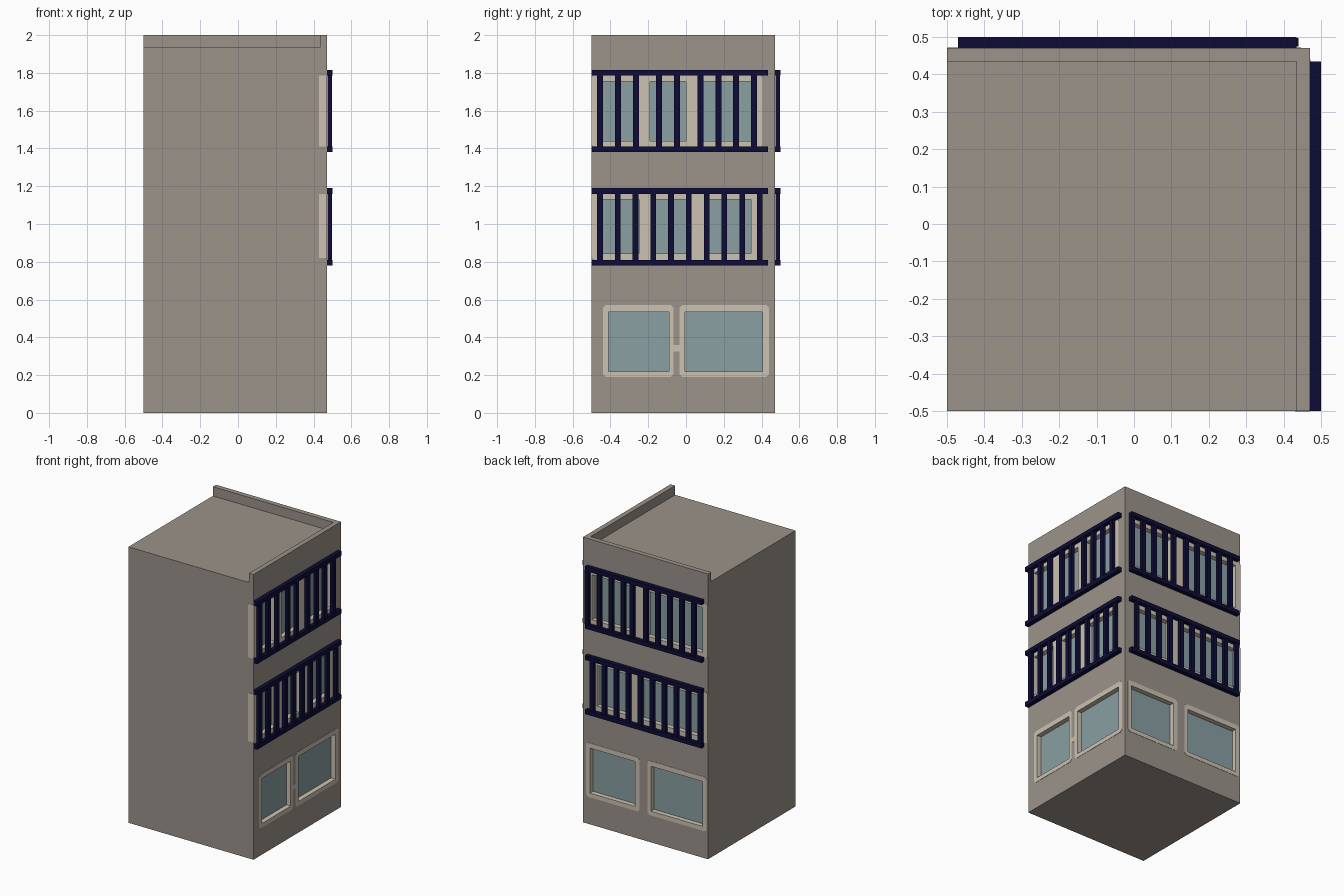
import bpy, bmesh

if "Cube" in bpy.data.objects:
    bpy.data.objects.remove(bpy.data.objects["Cube"])


def material(name, rgb):
    m = bpy.data.materials.new(name)
    m.diffuse_color = (*rgb, 1)
    m.use_nodes = True
    m.node_tree.nodes["Principled BSDF"].inputs["Base Color"].default_value = m.diffuse_color
    return m


WALL = material("taupe_wall", (0.328, 0.292, 0.254))
TRIM = material("beige_trim", (0.610, 0.540, 0.452))
GLASS = material("blue_grey_glass", (0.252, 0.348, 0.357))
RAIL = material("navy_rail", (0.004, 0.0035, 0.037))

F, DEEP, SKIN = 0.47, 0.035, 0.002   # wall plane, window recess, trim thickness


def add_box(bm, lo, hi, mat=0):
    v = [bm.verts.new((x, y, z)) for x in (lo[0], hi[0])
         for y in (lo[1], hi[1]) for z in (lo[2], hi[2])]
    for q in ((0, 1, 3, 2), (4, 6, 7, 5), (0, 4, 5, 1),
              (2, 3, 7, 6), (0, 2, 6, 4), (1, 5, 7, 3)):
        bm.faces.new([v[i] for i in q]).material_index = mat


def finish(bm, name, mats):
    bmesh.ops.recalc_face_normals(bm, faces=bm.faces)
    me = bpy.data.meshes.new(name)
    bm.to_mesh(me)
    bm.free()
    for m in mats:
        me.materials.append(m)
    ob = bpy.data.objects.new(name, me)
    bpy.context.collection.objects.link(ob)
    return ob


def on_wall(side, u, d, z):
    """Wall coordinates (along, outward, up) to world."""
    return (d, u, z) if side == "right" else (u, d, z)


def wall_box(bm, side, u0, u1, d0, d1, z0, z1, mat=0):
    add_box(bm, on_wall(side, u0, d0, z0), on_wall(side, u1, d1, z1), mat)


def plate(bm, side, u0, u1, z0, z1, c=0.015):
    """Thin trim plate with clipped corners."""
    pts = [(u0 + c, z0), (u1 - c, z0), (u1, z0 + c), (u1, z1 - c),
           (u1 - c, z1), (u0 + c, z1), (u0, z1 - c), (u0, z0 + c)]
    f = bm.faces.new([bm.verts.new(on_wall(side, u, F - 0.001, z)) for u, z in pts])
    f.material_index = 1
    out = bmesh.ops.extrude_face_region(bm, geom=[f])["geom"]
    vec = on_wall(side, 0, SKIN + 0.001, 0)
    bmesh.ops.translate(bm, vec=vec,
                        verts=[g for g in out if isinstance(g, bmesh.types.BMVert)])
    for face in bm.faces:
        face.material_index = 1


# glass openings: (side, z0, z1, spans along the wall)
OPENINGS = [
    ("right", 0.22, 0.535, [(-0.41, -0.09), (-0.005, 0.405)]),
    ("right", 0.845, 1.13, [(-0.44, -0.25), (-0.16, 0.0), (0.10, 0.345)]),
    ("right", 1.44, 1.755, [(-0.44, -0.26), (-0.19, 0.0), (0.08, 0.36)]),
    ("back", 0.22, 0.535, [(-0.46, -0.06), (0.065, 0.415)]),
    ("back", 0.845, 1.13, [(-0.46, 0.02), (0.10, 0.36)]),
    ("back", 1.44, 1.755, [(-0.46, -0.03), (0.08, 0.40)]),
]
# trim areas: (side, u0, u1, z0, z1)
TRIMS = [
    ("right", -0.44, -0.065, 0.19, 0.57), ("right", -0.035, 0.44, 0.19, 0.57),
    ("right", -0.499, 0.405, 0.81, 1.17), ("right", -0.499, 0.405, 1.405, 1.79),
    ("back", -0.49, -0.03, 0.19, 0.57), ("back", 0.03, 0.447, 0.19, 0.57),
    ("back", -0.499, 0.40, 0.81, 1.17), ("back", -0.499, 0.435, 1.405, 1.79),
]

# cutter: sunken roof and window recesses
bm = bmesh.new()
add_box(bm, (-0.7, -0.7, 1.935), (0.435, 0.435, 2.2))
for side, z0, z1, spans in OPENINGS:
    for u0, u1 in spans:
        wall_box(bm, side, u0, u1, F - DEEP, F + 0.1, z0, z1, 1)
cutter = finish(bm, "opening_cutter", [WALL, TRIM])
cutter.hide_render = True
cutter.hide_viewport = False
cutter.display_type = 'WIRE'


def cut(ob):
    mod = ob.modifiers.new("openings", 'BOOLEAN')
    mod.operation = 'DIFFERENCE'
    mod.solver = 'EXACT'
    mod.object = cutter


# building body
bm = bmesh.new()
add_box(bm, (-0.5, -0.5, 0), (F, F, 2))
cut(finish(bm, "building_body", [WALL, TRIM]))

# window trims
for side, u0, u1, z0, z1 in TRIMS:
    bm = bmesh.new()
    plate(bm, side, u0, u1, z0, z1)
    cut(finish(bm, side + "_window_trim", [WALL, TRIM]))

# small bridge between lower trims, and trim wrapping onto the front corner
bm = bmesh.new()
wall_box(bm, "right", -0.07, -0.03, F - 0.001, F + SKIN, 0.325, 0.36)
for z0, z1 in ((0.82, 1.16), (1.41, 1.785)):
    add_box(bm, (0.43, -0.5 - 0.001, z0), (F, -0.499, z1))
finish(bm, "trim_corner_pieces", [TRIM])

# glass panes
bm = bmesh.new()
for side, z0, z1, spans in OPENINGS:
    for u0, u1 in spans:
        wall_box(bm, side, u0, u1, F - DEEP - 0.001, F - DEEP + 0.003, z0, z1)
finish(bm, "window_glass", [GLASS])

# balcony railings: (side, u0, u1, z0, z1, bar centres)
pitch = 0.094
RAILINGS = [
    ("right", -0.5, 0.435, 0.78, 1.19, [-0.455 + pitch * i for i in range(10)]),
    ("right", -0.5, 0.435, 1.38, 1.815,
     [-0.455, -0.36, -0.265, -0.143, -0.048, 0.077, 0.172, 0.265, 0.36]),
    ("back", -0.47, 0.435, 0.78, 1.19, [0.384 - 0.093 * i for i in range(10)]),
    ("back", -0.47, 0.435, 1.38, 1.815,
     [0.425, 0.332, 0.239, 0.146, 0.075] + [-0.03 - 0.093 * i for i in range(5)]),
]
for side, u0, u1, z0, z1, bars in RAILINGS:
    bm = bmesh.new()
    for z in (z0, z1 - 0.03):
        wall_box(bm, side, u0, u1, F, 0.5, z, z + 0.03)
    for u in bars:
        wall_box(bm, side, u - 0.015, u + 0.015, F + 0.004, 0.497, z0 + 0.03, z1 - 0.03)
    finish(bm, side + "_railing", [RAIL])
